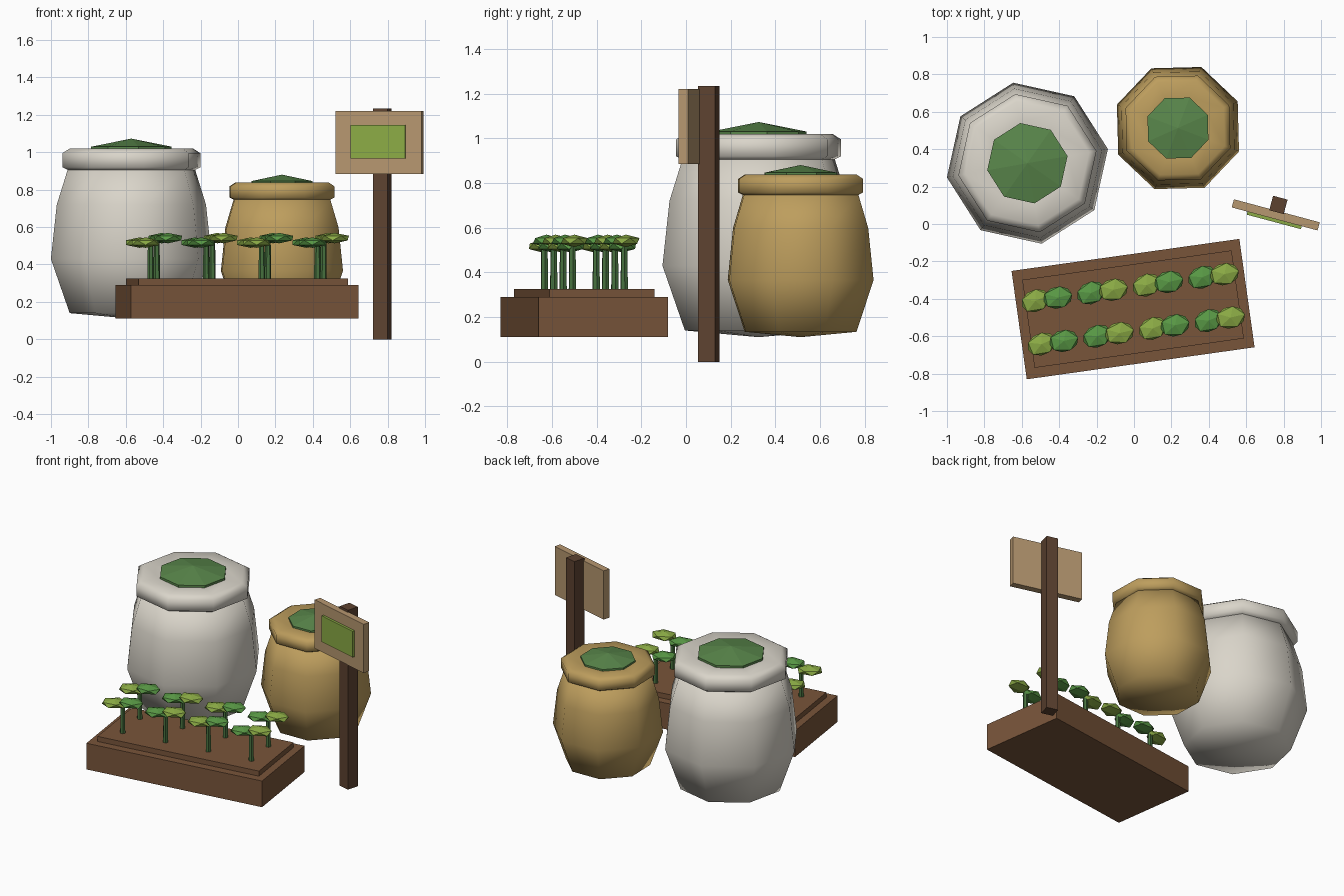
import bpy
import bmesh
from math import radians, cos, sin, tau
from mathutils import Matrix, Vector

cube = bpy.data.objects.get("Cube")
if cube:
    bpy.data.objects.remove(cube, do_unlink=True)


def material(name, rgb):
    m = bpy.data.materials.new(name)
    m.use_nodes = True
    m.diffuse_color = (*rgb, 1)
    m.node_tree.nodes["Principled BSDF"].inputs["Base Color"].default_value = (*rgb, 1)
    return m


CLOTH = material("pale cloth", (0.70, 0.665, 0.59))
GOLD = material("golden cloth", (0.51, 0.34, 0.11))
PILE = material("dark green", (0.10, 0.24, 0.07))
WOOD = material("bed brown", (0.19, 0.09, 0.042))
POST = material("post brown", (0.11, 0.055, 0.03))
TAN = material("board tan", (0.47, 0.31, 0.16))
LIME = material("lime green", (0.26, 0.41, 0.06))
LEAF = material("leaf green", (0.10, 0.32, 0.06))
STEM = material("stem green", (0.065, 0.17, 0.05))


def finish(name, bm, mat, matrix, smooth=False):
    bmesh.ops.recalc_face_normals(bm, faces=bm.faces)
    mesh = bpy.data.meshes.new(name)
    bm.to_mesh(mesh)
    bm.free()
    mesh.materials.append(mat)
    for p in mesh.polygons:
        p.use_smooth = smooth
    ob = bpy.data.objects.new(name, mesh)
    ob.matrix_world = matrix
    bpy.context.collection.objects.link(ob)
    return ob


def frame(x, y, z=0, turn=0, scale=1):
    return (Matrix.Translation((x, y, z)) @ Matrix.Rotation(radians(turn), 4, 'Z')
            @ Matrix.Scale(scale, 4))


def box(name, size, centre, mat, base):
    bm = bmesh.new()
    bmesh.ops.create_cube(bm, size=1)
    bmesh.ops.scale(bm, vec=size, verts=bm.verts)
    bmesh.ops.translate(bm, vec=centre, verts=bm.verts)
    return finish(name, bm, mat, base)


def lathe(name, profile, mat, base, smooth, sides=8):
    """Revolve (radius, height) points; both ends close to a point on the axis."""
    bm = bmesh.new()
    rings = []
    for r, z in profile:
        count = sides if r > 0 else 1
        rings.append([bm.verts.new((r * cos(tau * i / sides), r * sin(tau * i / sides), z))
                      for i in range(count)])
    for a, b in zip(rings, rings[1:]):
        for i in range(sides):
            j = (i + 1) % sides
            quad = [a[i % len(a)], a[j % len(a)], b[j % len(b)], b[i % len(b)]]
            bm.faces.new(list(dict.fromkeys(quad)))
    return finish(name, bm, mat, base, smooth)


# Sacks: body, rolled rim and heaped contents, heights measured from the sack bottom
BODY = [(0, 0), (0.335, 0.03), (0.437, 0.32), (0.405, 0.61), (0.345, 0.80), (0, 0.80)]
RIM = [(0, 0.79), (0.335, 0.79), (0.375, 0.81), (0.375, 0.885), (0.335, 0.91), (0.22, 0.905), (0, 0.905)]
HEAP = [(0, 0.89), (0.218, 0.89), (0.218, 0.92), (0, 0.963)]


def sack(label, cloth, base):
    lathe(label + "_sack_body", BODY, cloth, base, True)
    lathe(label + "_sack_rim", RIM, cloth, base, True)
    lathe(label + "_sack_heap", HEAP, PILE, base, False)


sack("large", CLOTH, frame(-0.57, 0.325, 0.11, 10))
sack("small", GOLD, frame(0.235, 0.513, 0.11, 24, 0.8))

# Planting bed
bed = frame(-0.005, -0.455, 0, 8)
box("bed_frame", (1.23, 0.585, 0.18), (0, 0, 0.20), WOOD, bed)
box("bed_soil", (1.13, 0.475, 0.10), (0, 0, 0.275), WOOD, bed)


# Sprouts: a stem with a low and a high leaf, the colours swapping along the row
def leaf(name, mat, centre, turn):
    bm = bmesh.new()
    bmesh.ops.create_icosphere(bm, subdivisions=1, radius=1)
    bmesh.ops.scale(bm, vec=(0.088, 0.066, 0.028), verts=bm.verts)
    bmesh.ops.rotate(bm, matrix=Matrix.Rotation(radians(turn), 3, 'Z'), verts=bm.verts)
    return finish(name, bm, mat, bed @ Matrix.Translation(centre))


for row, y in (("front", -0.117), ("back", 0.117)):
    for n in range(4):
        x = -0.45 + 0.3 * n
        tag = f"{row}_sprout_{n + 1}"
        lathe(tag + "_stem", [(0, 0.31), (0.018, 0.31), (0.015, 0.535), (0, 0.535)],
              STEM, bed @ Matrix.Translation(Vector((x, y, 0))), False, 6)
        colours = (LIME, LEAF) if n % 2 == 0 else (LEAF, LIME)
        leaf(tag + "_low_leaf", colours[0], (x - 0.06, y, 0.517), 15)
        leaf(tag + "_high_leaf", colours[1], (x + 0.06, y, 0.541), 5)

# Sign: post, board and coloured panel
sign = frame(0.772, 0.102, 0, -15)
box("sign_post", (0.08, 0.08, 1.235), (0, 0, 0.6175), POST, sign)
box("sign_board", (0.475, 0.045, 0.335), (0, -0.055, 1.0525), TAN, sign)
box("sign_panel", (0.30, 0.02, 0.18), (0, -0.084, 1.056), LIME, sign)
